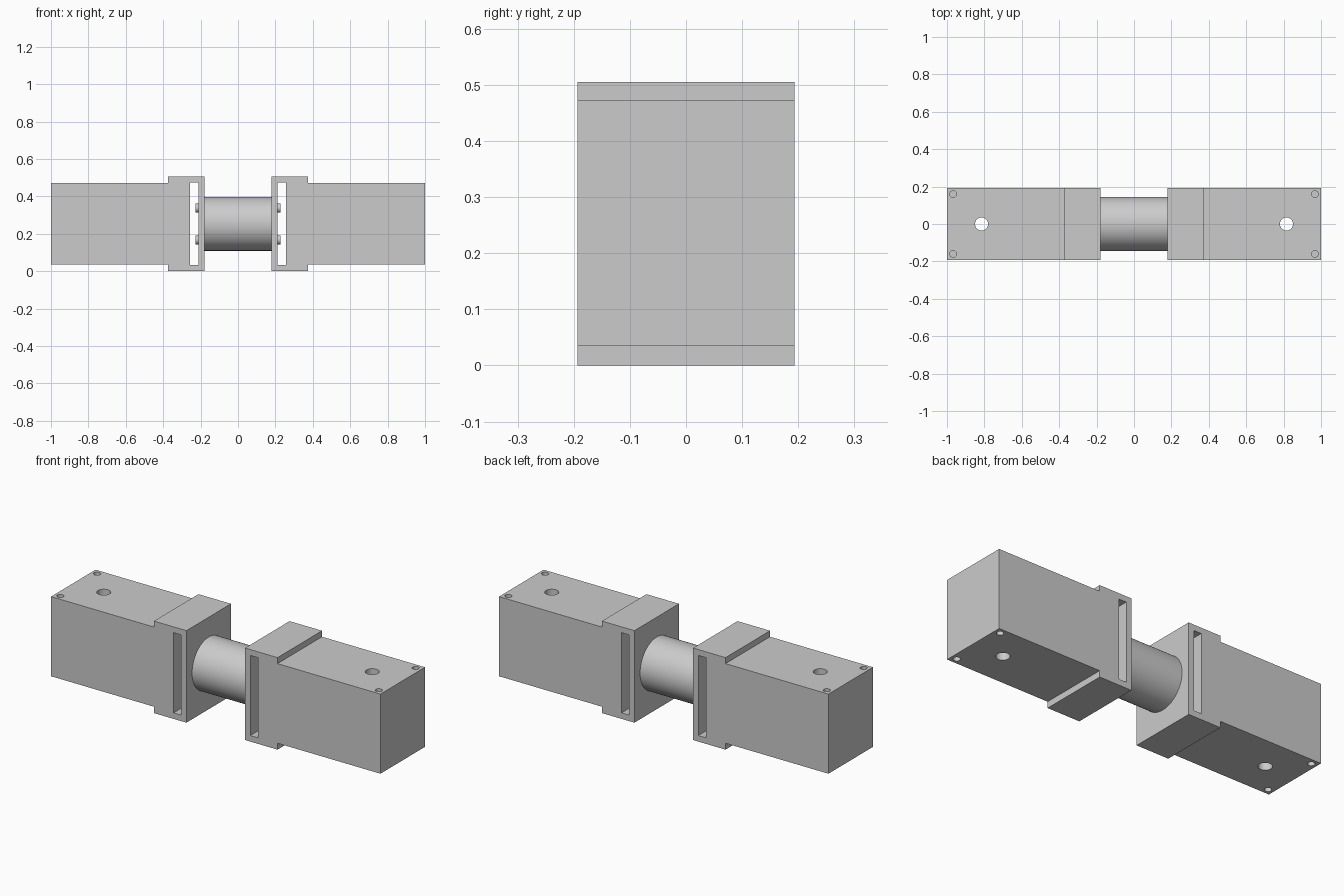
import bpy
import bmesh
from math import pi
from mathutils import Matrix, Vector

if "Cube" in bpy.data.objects:
    bpy.data.objects.remove(bpy.data.objects["Cube"], do_unlink=True)

HALF_Y = 0.193
MID_Z = 0.2525

grey = bpy.data.materials.new("light grey metal")
grey.use_nodes = True
GREY = (0.6, 0.6, 0.6, 1)
grey.diffuse_color = GREY
grey.node_tree.nodes["Principled BSDF"].inputs["Base Color"].default_value = GREY


def finish(name, bm):
    """Turn a bmesh into a grey object."""
    bmesh.ops.recalc_face_normals(bm, faces=bm.faces)
    mesh = bpy.data.meshes.new(name)
    bm.to_mesh(mesh)
    bm.free()
    mesh.materials.append(grey)
    obj = bpy.data.objects.new(name, mesh)
    bpy.context.scene.collection.objects.link(obj)
    return obj


def add_cylinder(bm, centre, radius, length, axis, sides=32):
    turn = Matrix.Rotation(pi / 2, 4, "Y") if axis == "X" else Matrix()
    bmesh.ops.create_cone(bm, cap_ends=True, segments=sides, radius1=radius,
                          radius2=radius, depth=length,
                          matrix=Matrix.Translation(centre) @ turn)


def add_box(bm, low, high):
    low, high = Vector(low), Vector(high)
    bmesh.ops.create_cube(bm, size=1, matrix=Matrix.Translation((low + high) / 2)
                          @ Matrix.Diagonal((*(high - low), 1)))


def smooth(obj):
    bpy.ops.object.select_all(action="DESELECT")
    obj.select_set(True)
    bpy.context.view_layer.objects.active = obj
    bpy.ops.object.shade_smooth_by_angle(angle=pi / 6)


# Slot, through hole and blind corner holes
bm = bmesh.new()
add_box(bm, (0.21, -0.3, 0.033), (0.256, 0.3, 0.473))
add_cylinder(bm, (0.815, 0, MID_Z), 0.035, 0.8, "Z")
for y in (-0.16, 0.16):
    for z in (0.035, 0.472):
        add_cylinder(bm, (0.967, y, z), 0.018, 0.16, "Z", 24)
cutter = finish("hole_cutter", bm)
cutter.hide_render = True

# Block with a taller flange, extruded from its side profile
side = [(0.178, 0), (0.375, 0), (0.375, 0.035), (1, 0.035),
        (1, 0.472), (0.375, 0.472), (0.375, 0.505), (0.178, 0.505)]
bm = bmesh.new()
face = bm.faces.new([bm.verts.new((x, -HALF_Y, z)) for x, z in side])
extruded = bmesh.ops.extrude_face_region(bm, geom=[face])["geom"]
bmesh.ops.translate(bm, vec=(0, 2 * HALF_Y, 0),
                    verts=[v for v in extruded if isinstance(v, bmesh.types.BMVert)])
left_block = finish("left_block", bm)
cut = left_block.modifiers.new("Holes", "BOOLEAN")
cut.object = cutter
cut.solver = "EXACT"
bpy.context.view_layer.update()
baked = bpy.data.meshes.new_from_object(
    left_block.evaluated_get(bpy.context.evaluated_depsgraph_get()))
left_block.modifiers.clear()
left_block.data = baked
bpy.data.objects.remove(cutter, do_unlink=True)
smooth(left_block)

# Opposite block is the mirror image
bm = bmesh.new()
bm.from_mesh(baked)
bmesh.ops.scale(bm, vec=(-1, 1, 1), verts=bm.verts)
smooth(finish("right_block", bm))

# Round shaft between the flanges
bm = bmesh.new()
add_cylinder(bm, (0, 0, MID_Z), 0.144, 0.356, "X", 64)
smooth(finish("shaft", bm))

# Screw ends showing inside the slots
for side_name, s in (("left", 1), ("right", -1)):
    bm = bmesh.new()
    for y in (-0.085, 0.085):
        for dz in (-0.085, 0.085):
            add_cylinder(bm, (s * 0.2175, y, MID_Z + dz), 0.024, 0.019, "X", 24)
    smooth(finish(side_name + "_screw_ends", bm))
